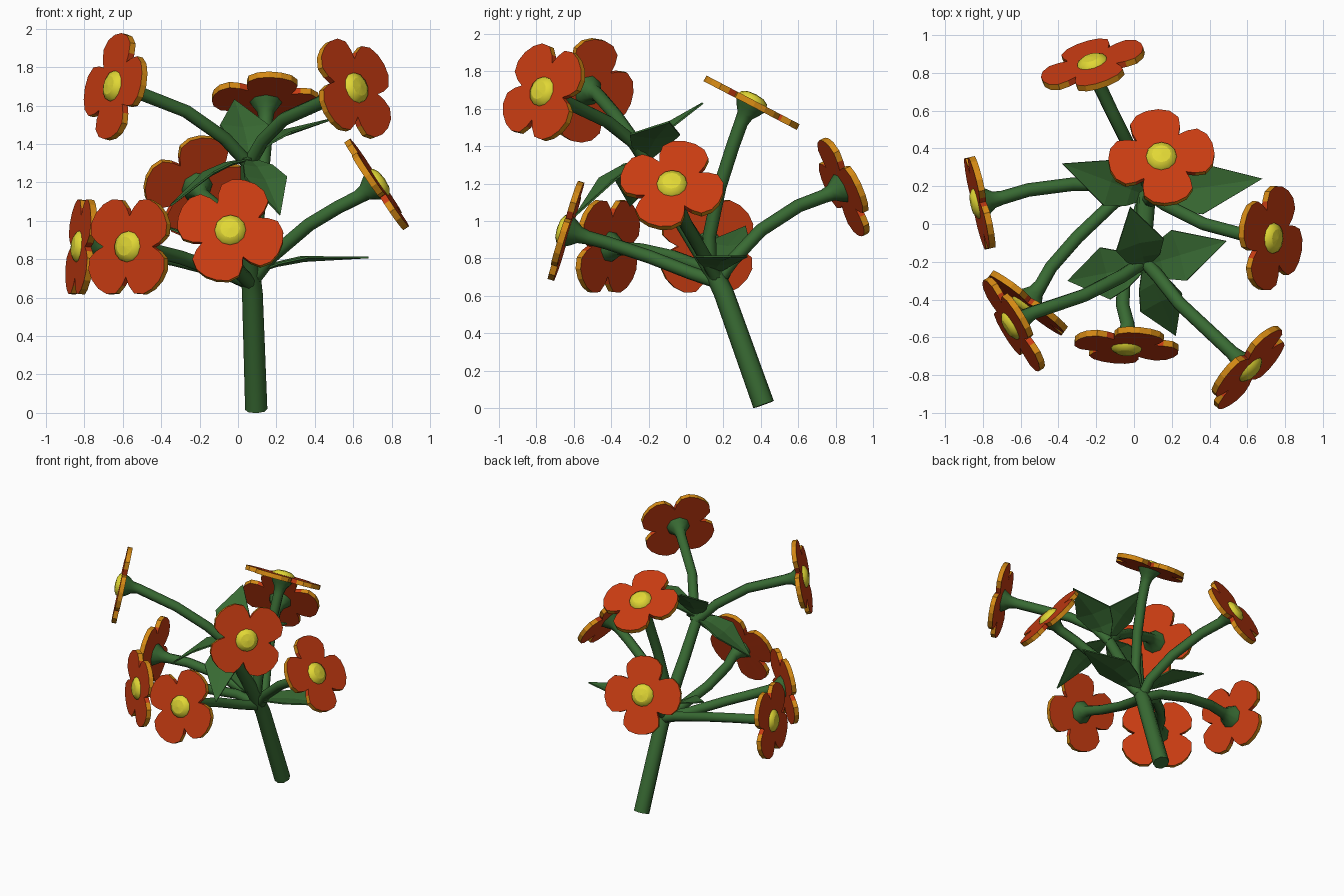
import bpy, bmesh, math
from mathutils import Vector as V

if "Cube" in bpy.data.objects:
    bpy.data.objects.remove(bpy.data.objects["Cube"])


def material(name, rgb):
    m = bpy.data.materials.new(name)
    m.diffuse_color = (*rgb, 1)
    m.use_nodes = True
    m.node_tree.nodes["Principled BSDF"].inputs["Base Color"].default_value = m.diffuse_color
    return m


GREEN = material("stem green", (0.04, 0.145, 0.033))
RED = material("petal red", (0.58, 0.045, 0.006))
ORANGE = material("petal edge orange", (0.66, 0.25, 0.007))
YELLOW = material("centre yellow", (0.75, 0.68, 0.035))


def finish(bm, name, mats, smooth=False):
    bmesh.ops.recalc_face_normals(bm, faces=bm.faces)
    me = bpy.data.meshes.new(name)
    bm.to_mesh(me)
    bm.free()
    for m in mats:
        me.materials.append(m)
    ob = bpy.data.objects.new(name, me)
    bpy.context.collection.objects.link(ob)
    if smooth:
        for p in me.polygons:
            p.use_smooth = len(p.vertices) == 4
    return ob


def tube(name, pts, radii, sides=8):
    """Round stem through points, with one radius per point."""
    pts = [V(p) for p in pts]
    bm = bmesh.new()
    rings, u = [], None
    for i, p in enumerate(pts):
        d = (pts[min(i + 1, len(pts) - 1)] - pts[max(i - 1, 0)]).normalized()
        u = d.orthogonal() if u is None else u - d * u.dot(d)
        u.normalize()
        w = d.cross(u)
        rings.append([bm.verts.new(p + radii[i] * (
            u * math.cos(2 * math.pi * k / sides) + w * math.sin(2 * math.pi * k / sides)))
            for k in range(sides)])
    for a, b in zip(rings, rings[1:]):
        for k in range(sides):
            j = (k + 1) % sides
            bm.faces.new((a[k], a[j], b[j], b[k]))
    bm.faces.new(rings[0])
    bm.faces.new(rings[-1])
    return finish(bm, name, [GREEN], True)


# half outline of one petal (along, across)
HALF = [(.16, .128), (.215, .13), (.26, .09), (.28, .032)]


def flower(name, c, n, roll):
    c, n = V(c), V(n).normalized()
    u = V((0, 0, 1)).cross(n).normalized()
    v = n.cross(u)
    # four-lobed petal plate with orange rim
    outline = []
    for k in range(4):
        a = math.radians(roll + 90 * k)
        loop = [(.113, -.113)] + [(x, -y) for x, y in HALF] + HALF[::-1]
        for x, y in loop:
            outline.append((x * math.cos(a) - y * math.sin(a), x * math.sin(a) + y * math.cos(a)))
    bm = bmesh.new()
    layers = [[bm.verts.new(c + u * x + v * y + n * h) for x, y in outline] for h in (-.026, .008)]
    mids = [bm.verts.new(c + n * h) for h in (-.026, .008)]
    m = len(outline)
    for k in range(m):
        j = (k + 1) % m
        side = bm.faces.new((layers[0][k], layers[0][j], layers[1][j], layers[1][k]))
        side.material_index = 0 if k % 9 in (0, 8) else 1
        for lay, mid in zip(layers, mids):
            bm.faces.new((mid, lay[k], lay[j]))
    bmesh.ops.dissolve_limit(bm, angle_limit=.01, verts=bm.verts, edges=bm.edges,
                             delimit={'MATERIAL'})
    finish(bm, name + "_petals", [RED, ORANGE])
    # domed centre
    bm = bmesh.new()
    rings = [[bm.verts.new(c + n * h + r * (u * math.cos(math.pi * k / 6) + v * math.sin(math.pi * k / 6)))
              for k in range(12)] for r, h in ((.084, 0), (.078, .02), (.05, .036))]
    for a, b in zip(rings, rings[1:]):
        for k in range(12):
            j = (k + 1) % 12
            bm.faces.new((a[k], a[j], b[j], b[k]))
    tip = bm.verts.new(c + n * .042)
    for k in range(12):
        bm.faces.new((rings[-1][k], rings[-1][(k + 1) % 12], tip))
    bm.faces.new(rings[0])
    finish(bm, name + "_centre", [YELLOW], True)


def leaf(name, base, tip, width=.14):
    """Thin pointed leaf with a slightly raised midrib."""
    base, tip = V(base), V(tip)
    d = tip - base
    s = d.cross(V((0, 0, 1))).normalized()
    up = s.cross(d).normalized()
    bm = bmesh.new()
    rows = []
    for t, w, lift in ((0, .15, 0), (.22, .7, .025), (.46, 1, .03)):
        p = base + d * t + up * lift
        rows.append([bm.verts.new(p + s * width * w * q + up * .02 * abs(q) * w) for q in (-1, 0, 1)])
    end = bm.verts.new(tip)
    for a, b in zip(rows, rows[1:]):
        for k in (0, 1):
            bm.faces.new((a[k], a[k + 1], b[k + 1], b[k]))
    for k in (0, 1):
        bm.faces.new((rows[-1][k], rows[-1][k + 1], end))
    ob = finish(bm, name, [GREEN])
    mod = ob.modifiers.new("thickness", 'SOLIDIFY')
    mod.thickness = .01
    mod.offset = 0


# main stem
tube("main_stem", [(.095, .415, .018), (.075, .2, .62), (.065, .14, .74), (.055, -.06, 1.06), (.05, -.23, 1.34)],
     [.058, .054, .05, .043, .038])

# flowers: centre, facing direction, petal roll, stem points
FLOWERS = [
    ("upper_left", (-.645, -.535, 1.70), (-.84, -.5, .2), 8,
     [(.05, -.2, 1.30), (-.07, -.28, 1.43), (-.27, -.38, 1.57)]),
    ("upper_right", (.61, -.765, 1.69), (.7, -.65, .27), 33,
     [(.06, -.2, 1.30), (.13, -.28, 1.42), (.24, -.42, 1.53)]),
    ("top", (.145, .355, 1.64), (0, .46, .88), 10,
     [(.07, .13, .74), (.09, .125, .92), (.12, .18, 1.18), (.14, .25, 1.40)]),
    ("right", (.73, -.075, 1.195), (.82, -.05, .56), -18,
     [(.07, .17, .68), (.17, .1, .81), (.37, .0, .98), (.52, -.04, 1.07)]),
    ("left", (-.825, .11, .865), (-.97, -.22, .1), 45,
     [(.07, .18, .67), (-.06, .21, .73), (-.33, .21, .80), (-.56, .18, .84)]),
    ("front_left", (-.57, -.425, .865), (-.6, -.79, .1), 45,
     [(.07, .17, .68), (-.1, .12, .74), (-.3, -.07, .81), (-.44, -.23, .845)]),
    ("front", (-.04, -.65, .95), (-.04, -.95, .3), -20,
     [(.07, .18, .67), (.02, .03, .72), (-.05, -.2, .81), (-.06, -.43, .885)]),
    ("back", (-.22, .85, 1.185), (-.27, .87, .41), 4,
     [(.07, .17, .68), (.06, .25, .79), (-.02, .4, .95), (-.12, .6, 1.08)]),
]
for name, c, n, roll, path in FLOWERS:
    flower(name + "_flower", c, n, roll)
    d = V(n).normalized()
    ends = [V(c) - d * k for k in (.13, .085, .05, .022)]
    tube(name + "_flower_stem", path + ends, [.036] * len(path) + [.037, .045, .07, .086])

# upper and lower leaf clusters
TOP, LOW = (.06, -.22, 1.32), (.07, .15, .72)
LEAVES = [
    (TOP, (-.02, .09, 1.63), .13), (TOP, (.49, -.09, 1.53), .14),
    (TOP, (-.35, -.30, 1.08), .14), (TOP, (.22, -.59, 1.03), .12),
    (LOW, (.68, .24, .81), .14), (LOW, (-.38, .32, .97), .13),
]
for i, (b, t, w) in enumerate(LEAVES):
    leaf(f"leaf_{i + 1}", b, t, w)
